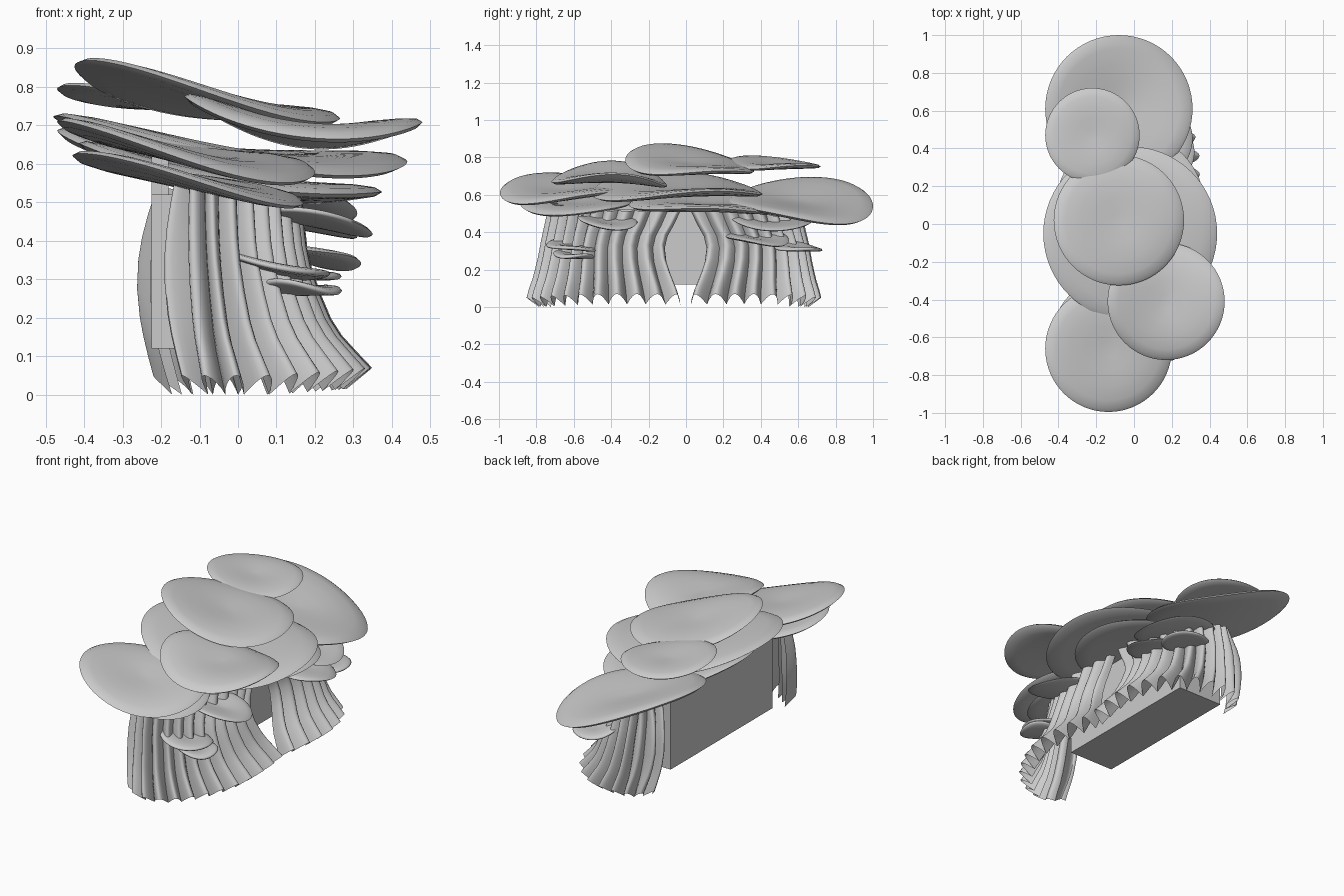
import bpy, bmesh
from math import sin, cos, pi, hypot

if "Cube" in bpy.data.objects:
    bpy.data.objects.remove(bpy.data.objects["Cube"])


def make_object(name, bm, angle=0.9):
    bmesh.ops.recalc_face_normals(bm, faces=bm.faces[:])
    me = bpy.data.meshes.new(name)
    bm.to_mesh(me)
    bm.free()
    ob = bpy.data.objects.new(name, me)
    bpy.context.collection.objects.link(ob)
    bpy.ops.object.select_all(action='DESELECT')
    bpy.context.view_layer.objects.active = ob
    ob.select_set(True)
    bpy.ops.object.shade_smooth_by_angle(angle=angle)
    return ob


def cap(name, x, y, z, r, tilt_x, tilt_y=0, saddle=0.0, phase=0.0, thick=0.04):
    """Wavy tilted disc with a dimple on top and a thin rounded rim."""
    bm = bmesh.new()
    n = 64
    # closed profile: radius fraction, height above the mid surface in thicknesses
    prof = [(0.12, 0.05), (0.35, 0.25), (0.6, 0.45), (0.82, 0.45), (0.95, 0.3), (1.0, 0.0),
            (0.95, -0.3), (0.8, -0.5), (0.55, -0.65), (0.3, -0.75), (0.12, -0.8)]

    def point(f, h, a):
        px, py = r * f * cos(a), r * f * sin(a)
        pz = z + tilt_x * px + tilt_y * py + h * thick
        pz += saddle * f * f * cos(2 * (a - phase)) + 0.12 * saddle * f ** 3 * sin(3 * a + phase)
        return (x + px, y + py, pz)

    rings = [[bm.verts.new(point(f, h, 2 * pi * i / n)) for i in range(n)] for f, h in prof]
    for a, b in zip(rings, rings[1:]):
        for i in range(n):
            j = (i + 1) % n
            bm.faces.new((a[i], a[j], b[j], b[i]))
    for ring, h in ((rings[0], 0.0), (rings[-1], -0.8)):
        c = bm.verts.new(point(0, h, 0))
        for i in range(n):
            bm.faces.new((ring[i], ring[(i + 1) % n], c))
    return make_object(name, bm, 1.8)


def spline(pts, t):
    """Catmull-Rom point on a 2D path, t from 0 to 1."""
    m = len(pts) - 1
    k = min(int(t * m), m - 1)
    u = t * m - k
    p1, p2 = pts[k], pts[k + 1]
    p0 = pts[k - 1] if k else p1
    p3 = pts[k + 2] if k + 2 <= m else p2
    return [0.5 * (2 * b + (c - a) * u + (2 * a - 5 * b + 4 * c - d) * u * u
                   + (3 * b - a - 3 * c + d) * u ** 3) for a, b, c, d in zip(p0, p1, p2, p3)]


def curtain(name, path, folds, top):
    """Sheet of rounded pleats following a ground path and flaring at its foot."""
    bm = bmesh.new()
    n = folds * 10
    # height fraction, x scale, y scale, sideways spread at the middle gap
    levels = [(0, 1, 1, 0), (0.1, 0.93, 0.985, 0.015), (0.2, 0.86, 0.965, 0.035),
              (0.3, 0.81, 0.95, 0.055), (0.45, 0.76, 0.93, 0.08), (0.6, 0.72, 0.915, 0.09),
              (0.72, 0.7, 0.9, 0.075), (0.84, 0.69, 0.885, 0.04), (1, 0.68, 0.87, 0.0)]
    side = 1 if path[1][1] > 0 else -1
    rows = []
    for f, sx, sy, spread in levels:
        row = []
        for i in range(n + 1):
            t = i / n
            px, py = spline(path, t)
            ax, ay = spline(path, max(t - 0.01, 0))
            bx, by = spline(path, min(t + 0.01, 1))
            l = hypot(bx - ax, by - ay)
            # rounded outward lobes with sharp creases between them
            w = 2 * abs(sin(pi * folds * t)) - 1
            amp = 0.034 - 0.008 * f
            px += (by - ay) / l * w * amp
            py -= (bx - ax) / l * w * amp
            qx = -0.2 + (px + 0.2) * sx
            qy = py * sy + side * spread * max(0, 1 - abs(py) / 0.75)
            # the ends behind the body bulge out at mid height
            qx -= 0.05 * sin(pi * f) * max(0, min(1, (-0.08 - px) / 0.1))
            z0 = 0.025 * (1 + w) + 0.08 * max(0, px - 0.1)
            z1 = top - 0.06 * max(0, py - 0.35) / 0.35 - 0.2 * (qx + 0.08)
            row.append(bm.verts.new((qx, qy, z0 + (z1 - z0) * f)))
        rows.append(row)
    for a, b in zip(rows, rows[1:]):
        for i in range(n):
            bm.faces.new((a[i], a[i + 1], b[i + 1], b[i]))
    return make_object(name, bm, 1.0)


def box(name, lo, hi):
    bm = bmesh.new()
    bmesh.ops.create_cube(bm, size=1)
    for v in bm.verts:
        v.co = [(a + b) / 2 + c * (b - a) for a, b, c in zip(lo, hi, v.co)]
    return make_object(name, bm, 0.5)


# Plain inner body with a taller back panel
box("inner_body", (-0.225, -0.46, 0.12), (0.06, 0.46, 0.52))
box("back_panel", (-0.225, -0.45, 0.5), (-0.18, 0.38, 0.62))

# Pleated base in two halves with a gap in the middle
curtain("pleated_base_front", [(-0.14, -0.75), (-0.03, -0.82), (0.12, -0.76), (0.23, -0.63),
                               (0.30, -0.45), (0.31, -0.23), (0.28, -0.025)], 13, 0.56)
curtain("pleated_base_back", [(0.28, 0.02), (0.31, 0.2), (0.31, 0.38), (0.25, 0.55),
                              (0.13, 0.66), (-0.02, 0.69), (-0.14, 0.66), (-0.2, 0.57)], 13, 0.56)

# Large overlapping caps
cap("top_cap", -0.08, 0.02, 0.77, 0.345, -0.2, -0.08, 0.028, 0.5)
cap("upper_back_cap", -0.22, 0.47, 0.765, 0.25, -0.1, -0.03, 0.015, 0.6, 0.03)
cap("upper_front_cap", 0.17, -0.41, 0.7, 0.31, -0.11, -0.02, 0.042, 0.0)
cap("central_cap", -0.02, -0.05, 0.635, 0.46, -0.13, 0.0, 0.035, 0.3)
cap("back_cap", -0.08, 0.61, 0.565, 0.39, -0.28, -0.04, 0.03, 2.6, 0.045)
cap("front_cap", -0.135, -0.66, 0.63, 0.335, -0.2, 0.03, 0.025, 0.5)
cap("lower_front_cap", -0.13, -0.59, 0.56, 0.3, -0.21, 0.0, 0.015, 0.8, 0.035)
cap("middle_cap", -0.02, 0.09, 0.56, 0.395, -0.16, -0.03, 0.03, 0.0)

# Small shelves growing out of the pleats
shelves = [(0.10, -0.61, 0.33, 0.14, -0.2), (0.16, -0.6, 0.275, 0.11, -0.03),
           (0.19, -0.42, 0.455, 0.16, -0.18), (0.15, 0.38, 0.375, 0.17, -0.25),
           (0.14, 0.6, 0.32, 0.13, -0.15), (0.09, 0.45, 0.46, 0.22, -0.18)]
for i, (x, y, z, r, t) in enumerate(shelves):
    cap(f"small_shelf_{i + 1}", x, y, z, r, t, -0.08, 0.012, i * 0.9, 0.022)
